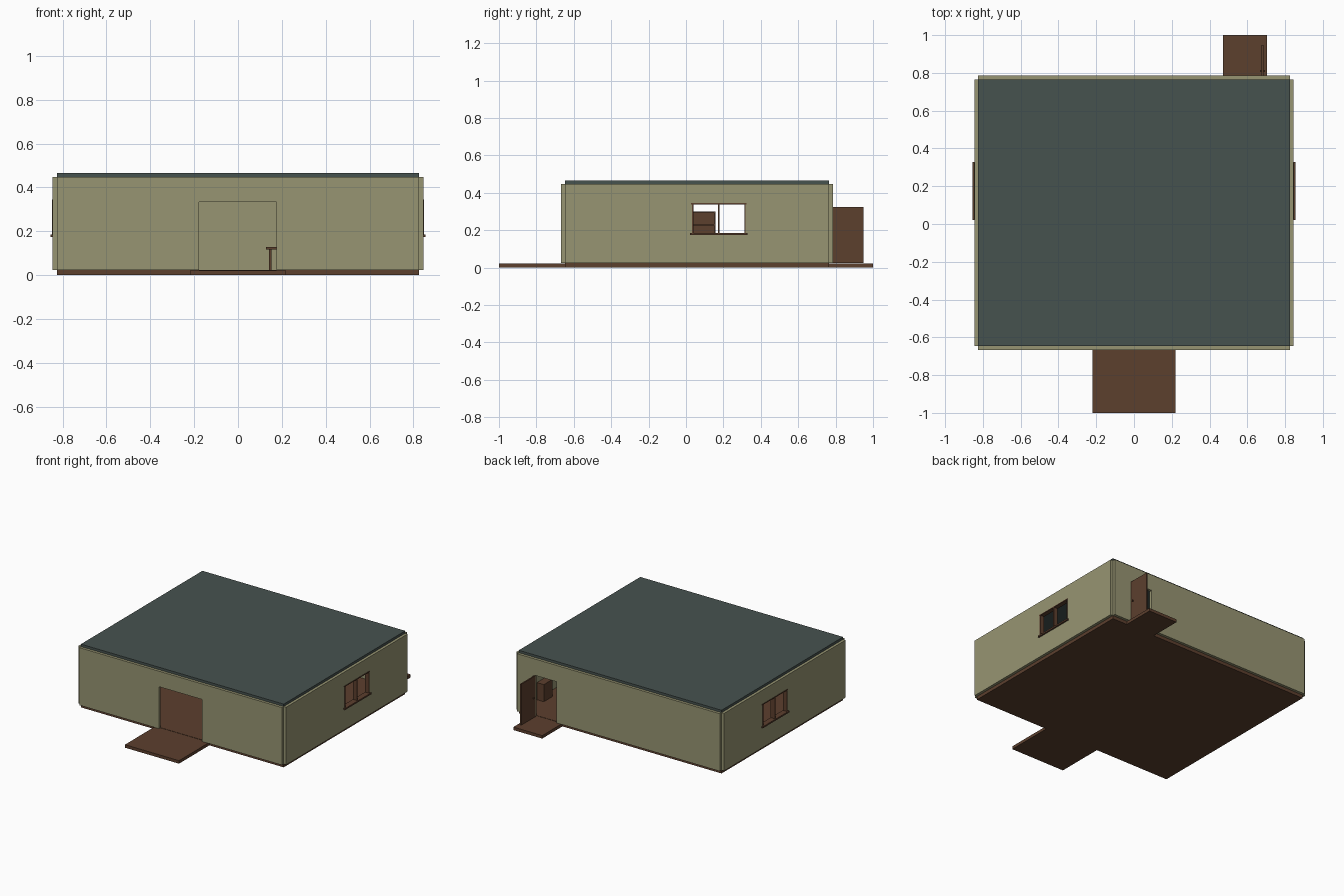
import bpy, bmesh
from mathutils import Vector

cube = bpy.data.objects.get("Cube")
if cube:
    bpy.data.objects.remove(cube, do_unlink=True)


def material(name, rgb):
    m = bpy.data.materials.new(name)
    m.use_nodes = True
    m.diffuse_color = (*rgb, 1)
    m.node_tree.nodes["Principled BSDF"].inputs["Base Color"].default_value = (*rgb, 1)
    return m


KHAKI = material("khaki wall", (0.31, 0.30, 0.17))
SLATE = material("slate roof", (0.062, 0.084, 0.078))
WOOD = material("brown wood", (0.107, 0.05, 0.027))


def finish(name, bm, mat):
    bmesh.ops.recalc_face_normals(bm, faces=bm.faces)
    mesh = bpy.data.meshes.new(name)
    bm.to_mesh(mesh)
    bm.free()
    mesh.materials.append(mat)
    ob = bpy.data.objects.new(name, mesh)
    bpy.context.scene.collection.objects.link(ob)
    return ob


def boxes(name, mat, *spans):
    """One object from boxes given as (x0, x1, y0, y1, z0, z1)."""
    bm = bmesh.new()
    for x0, x1, y0, y1, z0, z1 in spans:
        verts = bmesh.ops.create_cube(bm, size=1)["verts"]
        lo, hi = Vector((x0, y0, z0)), Vector((x1, y1, z1))
        for v in verts:
            v.co = (lo + hi) / 2 + Vector(a * b for a, b in zip(v.co, hi - lo))
    return finish(name, bm, mat)


def wall(name, along, heights, hole, place, depth):
    """Slab cut into cells, without the cell at hole, then thickened."""
    bm = bmesh.new()
    grid = [[bm.verts.new(place(u, z)) for z in heights] for u in along]
    for i in range(len(along) - 1):
        for j in range(len(heights) - 1):
            if (i, j) != hole:
                bm.faces.new((grid[i][j], grid[i + 1][j], grid[i + 1][j + 1], grid[i][j + 1]))
    for v in [v for v in bm.verts if not v.link_faces]:
        bm.verts.remove(v)
    out = bmesh.ops.extrude_face_region(bm, geom=bm.faces[:])["geom"]
    bmesh.ops.translate(bm, vec=depth, verts=[g for g in out if isinstance(g, bmesh.types.BMVert)])
    bmesh.ops.dissolve_limit(bm, angle_limit=0.01, verts=bm.verts[:], edges=bm.edges[:])
    return finish(name, bm, KHAKI)


W, FRONT, BACK = 0.825, -0.647, 0.765
T, FLOOR, TOP = 0.02, 0.024, 0.447

# Floor slab, porches and roof
boxes("floor", WOOD, (-W, W, FRONT, BACK, 0, FLOOR))
boxes("front_porch", WOOD, (-0.22, 0.22, -1, FRONT, 0, 0.022))
boxes("back_porch", WOOD, (0.47, 0.705, BACK, 1, 0, 0.022))
boxes("roof", SLATE, (-W, W, FRONT, BACK, TOP, 0.465))

# Walls, set outside the floor edge with notched corners
wall("front_wall", (-W, -0.177, 0.175, W), (FLOOR, 0.333, TOP), (1, 0),
     lambda u, z: (u, FRONT, z), (0, -T, 0))
wall("back_wall", (-W, 0.505, 0.68, W), (FLOOR, 0.327, TOP), (1, 0),
     lambda u, z: (u, BACK, z), (0, T, 0))

WIN_A, WIN_B, SILL, HEAD = 0.033, 0.318, 0.18, 0.345
for side, s in (("left", 1), ("right", -1)):
    wall(side + "_wall", (FRONT, WIN_A, WIN_B, BACK), (FLOOR, SILL, HEAD, TOP), (1, 1),
         lambda u, z: (s * W, u, z), (s * T, 0, 0))
    x0, x1 = sorted((s * 0.815, s * 0.848))
    xs = sorted((s * 0.815, s * 0.856))
    # Window frame with a centre bar and a projecting sill
    boxes(side + "_window_frame", WOOD,
          (x0, x1, WIN_A, WIN_A + 0.006, SILL, HEAD),
          (x0, x1, WIN_B - 0.006, WIN_B, SILL, HEAD),
          (x0, x1, WIN_A - 0.006, WIN_B + 0.006, HEAD - 0.006, HEAD),
          (x0, x1, 0.172, 0.179, SILL, HEAD))
    boxes(side + "_window_sill", WOOD, (*xs, 0.022, 0.328, 0.174, 0.185))

# Back door, standing open, with its knobs
boxes("back_door", WOOD, (0.676, 0.686, 0.785, 0.948, FLOOR, 0.325))
boxes("door_knobs", WOOD, (0.668, 0.694, 0.806, 0.814, 0.165, 0.173))

# Small table inside the front door
boxes("table", WOOD, (0.128, 0.36, -0.15, 0.0, 0.118, 0.128),
      *[(x, x + 0.01, y, y + 0.01, FLOOR, 0.118) for x in (0.142, 0.336) for y in (-0.14, -0.02)])


def shelf(name, x0, x1, y0, y1, top, count):
    step = (top - FLOOR) / count
    sides = [(x0, x1, y, y + 0.008, FLOOR, top) for y in (y0, y1 - 0.008)]
    boards = [(x0, x1, y0, y1, z - 0.008, z)
              for z in [FLOOR + 0.008 + i * (step - 0.008 / count) for i in range(count + 1)]]
    back = [(x0, x0 + 0.006, y0, y1, FLOOR, top)]
    boxes(name, WOOD, *sides, *boards, *back)


# Shelves inside
shelf("tall_shelf", -0.55, -0.47, -0.06, 0.157, 0.30, 4)
shelf("low_shelf", 0.765, 0.822, 0.46, 0.56, 0.15, 3)
